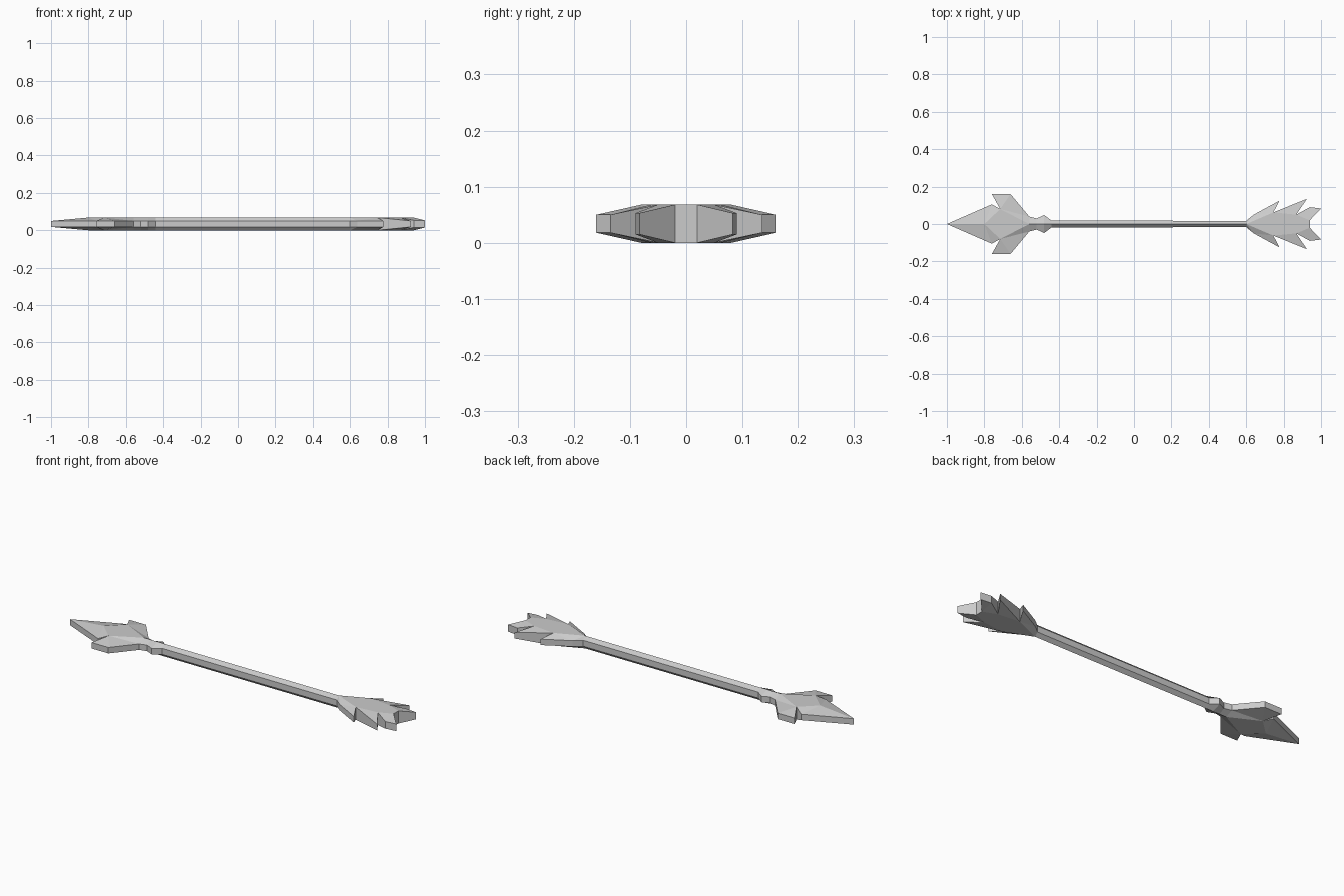
import bpy, bmesh

if "Cube" in bpy.data.objects:
    bpy.data.objects.remove(bpy.data.objects["Cube"])

MID = 0.034   # half of the full thickness
EDGE = 0.016  # half thickness along the thin rims


def half_plate(name, pts, faces):
    """Top facets for y >= 0, copied to the underside, rim walled, then mirrored."""
    bm = bmesh.new()
    top = {k: bm.verts.new((x, y, MID + h)) for k, (x, y, h) in pts.items()}
    low = {k: bm.verts.new((x, y, MID - h)) for k, (x, y, h) in pts.items()}
    for f in faces:
        bm.faces.new([top[k] for k in f.split()])
        bm.faces.new([low[k] for k in reversed(f.split())])
    pair = {top[k]: low[k] for k in pts}
    rim = [e for e in bm.edges if e.is_boundary and e.verts[0] in pair
           and max(v.co.y for v in e.verts) > 1e-5]
    for e in rim:
        a, b = e.verts
        bm.faces.new((a, b, pair[b], pair[a]))
    bmesh.ops.mirror(bm, geom=bm.verts[:] + bm.edges[:] + bm.faces[:],
                     axis='Y', merge_dist=0.0001)
    bmesh.ops.remove_doubles(bm, verts=bm.verts[:], dist=0.0001)
    bmesh.ops.recalc_face_normals(bm, faces=bm.faces[:])
    mesh = bpy.data.meshes.new(name)
    bm.to_mesh(mesh)
    bm.free()
    bpy.context.collection.objects.link(bpy.data.objects.new(name, mesh))


# Barbed head with a collar behind it
half_plate("arrow_head", {
    "tip": (-1, 0, EDGE), "s0": (-0.80, 0, MID), "s1": (-0.71, 0, MID),
    "s2": (-0.56, 0, MID), "s3": (-0.52, 0, MID), "s4": (-0.48, 0, MID),
    "s5": (-0.44, 0, MID),
    "blade": (-0.76, 0.105, EDGE), "notch": (-0.715, 0.08, MID),
    "barb1": (-0.76, 0.16, EDGE), "barb2": (-0.66, 0.16, EDGE),
    "neck": (-0.56, 0.04, EDGE), "c1": (-0.52, 0.03, EDGE),
    "c2": (-0.48, 0.048, EDGE), "c3": (-0.44, 0.018, EDGE),
}, ["tip s0 blade", "s0 notch blade", "s0 s1 notch", "notch s1 s2",
    "notch s2 neck", "notch neck barb2", "notch barb2 barb1",
    "neck s2 s3 c1", "c1 s3 s4 c2", "c2 s4 s5 c3"])

# Six-sided shaft
half_plate("shaft", {
    "s0": (-0.44, 0, MID), "s1": (0.60, 0, MID),
    "r1": (0.60, 0.017, EDGE), "r0": (-0.44, 0.018, EDGE),
}, ["s0 s1 r1 r0"])

# Feathered tail with three swept points per side
half_plate("fletching", {
    "s0": (0.60, 0, MID), "s1": (0.745, 0, MID), "s2": (0.865, 0, MID),
    "s3": (0.94, 0, MID), "end": (0.94, 0.02, MID),
    "a": (0.60, 0.017, EDGE), "b": (0.64, 0.05, EDGE),
    "t1": (0.778, 0.125, EDGE), "n1": (0.745, 0.062, MID),
    "t2": (0.925, 0.135, EDGE), "n2": (0.867, 0.05, MID),
    "t3": (0.94, 0.09, 0.019), "t4": (1.0, 0.083, 0.019),
}, ["s0 b a", "s0 n1 b", "s0 s1 n1", "b n1 t1", "s1 s2 n2 n1",
    "n1 n2 t2", "s2 s3 end n2", "n2 end t3", "t3 end t4"])
